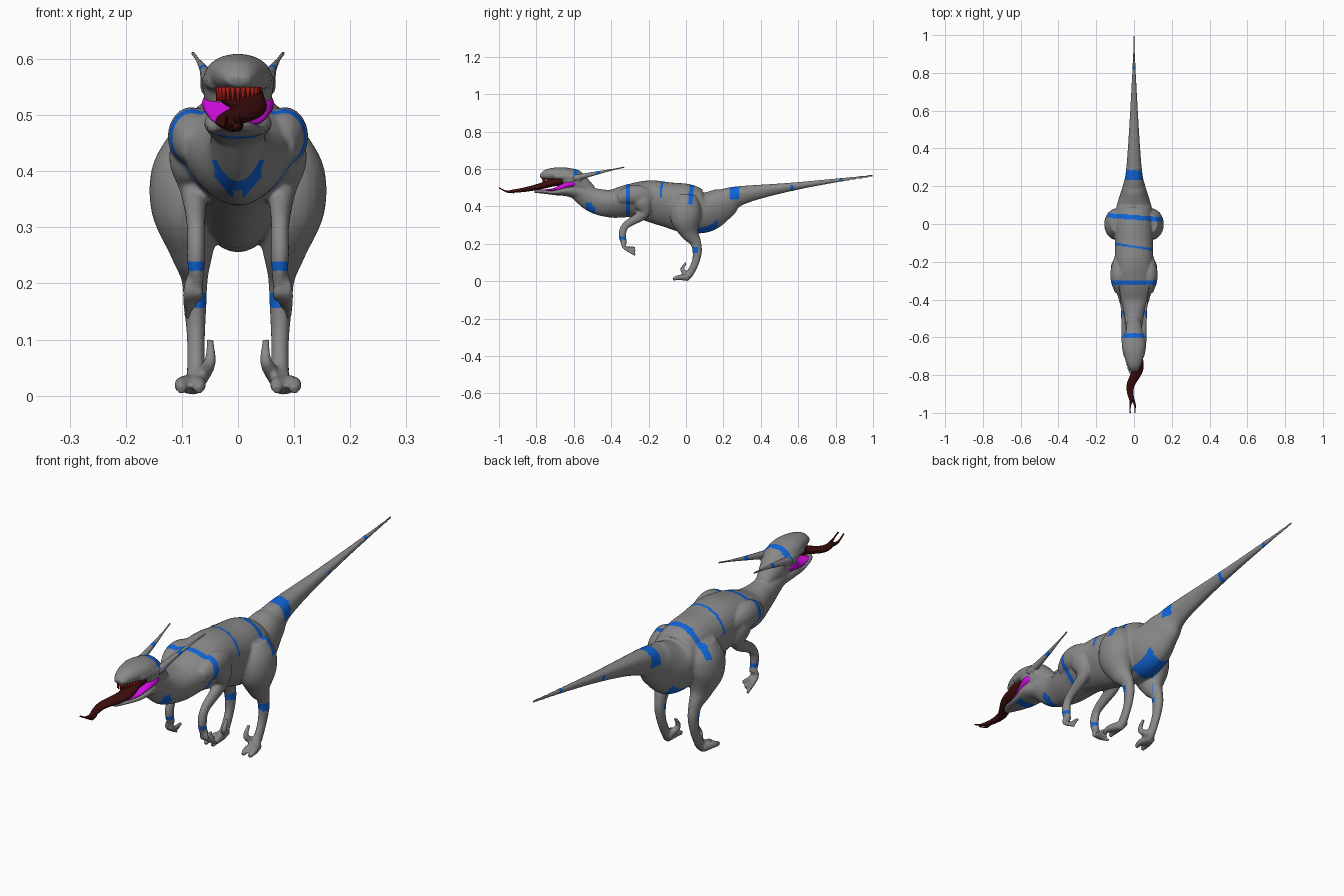
import bpy, bmesh, math
from mathutils import Vector

default_cube = bpy.data.objects.get("Cube")
if default_cube:
    bpy.data.objects.remove(default_cube, do_unlink=True)


def material(name, red, green, blue):
    mat = bpy.data.materials.new(name)
    mat.use_nodes = True
    colour = (red, green, blue, 1)
    mat.diffuse_color = colour
    shader = next(node for node in mat.node_tree.nodes if node.type == 'BSDF_PRINCIPLED')
    shader.inputs["Base Color"].default_value = colour
    shader.inputs["Roughness"].default_value = .8
    return mat


GREY = material("grey skin", .25, .25, .25)
BLUE = material("blue stripe", .005, .13, .7)
DARK = material("dark red tongue", .045, .004, .004)
PINK = material("magenta mouth", .65, .004, .75)
RED = material("red teeth", .35, .01, .006)
THINNEST = .003


def blend(before, start, end, after, t):
    """One Catmull-Rom value between start and end."""
    slope_in, slope_out = (end - before) / 2, (after - start) / 2
    rise = end - start
    return (start + slope_in * t + (3 * rise - 2 * slope_in - slope_out) * t ** 2
            + (slope_in + slope_out - 2 * rise) * t ** 3)


def spline(points, steps):
    padded = [points[0], *points, points[-1]]
    rows = []
    for window in zip(padded, padded[1:], padded[2:], padded[3:]):
        for step in range(steps):
            rows.append([blend(*values, step / steps) for values in zip(*window)])
    return rows + [list(points[-1])]


def loft(bm, points, egg=0, steps=6, sides=24):
    """Closed tube through rows of x, y, z, half width, half height."""
    rows = spline(points, steps)
    centres = [Vector(row[:3]) for row in rows]
    last = len(rows) - 1
    rings = []
    for i, (centre, row) in enumerate(zip(centres, rows)):
        width, height = (max(size, THINNEST) for size in row[3:])
        along = (centres[min(i + 1, last)] - centres[max(i - 1, 0)]).normalized()
        across = Vector((1, 0, 0))
        across = (across - along * across.dot(along)).normalized()
        up = across.cross(along)
        ring = []
        for k in range(sides):
            angle = math.tau * k / sides
            high = math.sin(angle)
            ring.append(bm.verts.new(centre + up * height * high
                                     + across * width * math.cos(angle) * (1 + egg * high)))
        rings.append(ring)
    for ring, following in zip(rings, rings[1:]):
        for k in range(sides):
            bm.faces.new((ring[k - 1], ring[k], following[k], following[k - 1]))
    bm.faces.new(rings[0])
    bm.faces.new(rings[-1])


def profile(rows):
    """Turn y, bottom, top, half width into loft rows."""
    return [(0, y, (low + top) / 2, width, (top - low) / 2) for y, low, top, width in rows]


def limb(rows, side):
    """Turn y, z, radius into loft rows; thicker parts bulge outwards."""
    return [(side * (.07 + radius / 4), y, z, radius * .8, radius) for y, z, radius in rows]


def taper(points, start, end, side=1, flat=1):
    """Give x, y, z points a radius that shrinks evenly from start to end."""
    rows = []
    for i, (x, y, z) in enumerate(points):
        radius = start + (end - start) * i / (len(points) - 1)
        rows.append((x * side, y, z, radius, radius * flat))
    return rows


def finish(name, bm, *materials):
    bmesh.ops.recalc_face_normals(bm, faces=bm.faces)
    mesh = bpy.data.meshes.new(name)
    bm.to_mesh(mesh)
    bm.free()
    for mat in materials:
        mesh.materials.append(mat)
    for face in mesh.polygons:
        face.use_smooth = True
    part = bpy.data.objects.new(name, mesh)
    bpy.context.scene.collection.objects.link(part)
    return part


# Torso, neck and tail
skin = bmesh.new()
loft(skin, profile([
    (-.6, .45, .53, .05), (-.5, .37, .5, .05), (-.4, .34, .49, .08), (-.3, .34, .52, .1),
    (-.2, .32, .54, .1), (-.1, .29, .53, .1), (0, .26, .52, .1), (.1, .26, .48, .09),
    (.2, .33, .5, .06), (.3, .41, .51, .04), (.6, .49, .53, .02), (1, .56, .57, 0)]),
    egg=.2, steps=10, sides=32)

# Skull and lower jaw
loft(skin, profile([(-.78, .55, .57, .02), (-.74, .54, .6, .04), (-.66, .53, .61, .06),
                    (-.6, .47, .6, .06), (-.5, .46, .51, .03)]))
loft(skin, profile([(-.81, .47, .49, .01), (-.78, .47, .49, .03), (-.7, .46, .49, .05),
                    (-.62, .45, .52, .06), (-.52, .42, .49, .03)]))

# Legs, arms, shoulders, brows and claws, mirrored
LEG = [(0, .46, .05), (0, .4, .08), (0, .33, .08), (.02, .26, .05), (.05, .21, .03),
       (.06, .16, .025), (.05, .1, .02), (.02, .04, .02), (0, .02, .02)]
ARM = [(-.25, .48, .04), (-.23, .42, .05), (-.23, .36, .03), (-.32, .3, .02),
       (-.34, .25, .02), (-.33, .2, .016)]
SHOULDER = [(-.36, .44, .03), (-.3, .46, .05), (-.24, .46, .05), (-.17, .45, .03)]
BROW = [(.04, -.7, .56), (.05, -.64, .56), (.05, -.56, .55)]
SICKLE_CLAW = [(.07, .02, .03), (.05, -.02, .06), (.05, 0, .1)]
for side in (1, -1):
    for rows in (LEG, ARM, SHOULDER):
        loft(skin, limb(rows, side))
    loft(skin, taper(BROW, .015, .015, side))
    loft(skin, taper(SICKLE_CLAW, .016, .006, side))
    for x in (.07, .1):
        toe = [(.08, .01, .02), (x, -.04, .02), (x, -.07, .01)]
        loft(skin, taper(toe, .019, .008, side))
    for x in (.07, .08, .09):
        finger = [(.08, -.33, .21), (x, -.33, .18), (x, -.27, .32 - 2 * x)]
        loft(skin, taper(finger, .012, .006, side))

# Fuse the skin into one surface
body = finish("body", skin)
fuse = body.modifiers.new("fuse", 'REMESH')
fuse.mode = 'VOXEL'
fuse.voxel_size = .0055
soften = body.modifiers.new("soften", 'SMOOTH')
soften.factor = .5
soften.iterations = 2
evaluated = body.evaluated_get(bpy.context.evaluated_depsgraph_get())
fused = bpy.data.meshes.new_from_object(evaluated)
body.modifiers.clear()
body.data = fused
fused.materials.clear()
for mat in (GREY, BLUE):
    fused.materials.append(mat)


def near(value, target, reach=.012):
    return abs(value - target) < reach


def striped(centre):
    """Where the skin is blue."""
    x, y, z = centre
    out = abs(x)
    head = near(y, -.59) and z > .54
    shoulders = near(y, -.31) and z > .35
    back = near(y + .15 * x, -.12, .006) and z > .45
    hips = near(y + .08 * x, .035) and z > .41
    tail_base = near(y, .26, .026) and z > .44
    tail_middle = near(y, .565, .008) and z < .515
    tail_end = near(y, .825, .009)
    under_tail = near(y, .11, .06) and z < .325 and out < .055
    throat = near(y, -.52, .015) and z < .42
    chin = near(y, -.69, .02) and z < .465
    chest = y < -.4 and near(out, .025, .017) and near(z - 1.2 * out, .35, .01)
    forearm = y < -.29 and out > .05 and near(z, .23, .009)
    shin = near(y, .03, .032) and out > .05 and near(z, .17, .016)
    return any((head, shoulders, back, hips, tail_base, tail_middle, tail_end,
                under_tail, throat, chin, chest, forearm, shin))


for face in fused.polygons:
    face.use_smooth = True
    face.material_index = int(striped(face.center))

# Swept-back horns with a blue band
HORN = [(.05, -.6, .55), (.06, -.47, .58), (.08, -.33, .61)]
for side, name in ((1, "left_horn"), (-1, "right_horn")):
    bm = bmesh.new()
    loft(bm, taper(HORN, .017, 0, side), steps=12, sides=12)
    horn = finish(name, bm, GREY, BLUE)
    for face in horn.data.polygons:
        face.material_index = int(near(face.center.y, -.47, .014))

# Mouth lining on the jaw floor and cheeks
bm = bmesh.new()
loft(bm, profile([(-.78, .48, .49, .02), (-.7, .48, .5, .045), (-.62, .49, .55, .065),
                  (-.58, .5, .54, .05)]))
finish("mouth_lining", bm, PINK)

# Forked tongue
TONGUE = [(0, -.6, .54), (.01, -.7, .53), (.02, -.77, .51), (-.02, -.86, .49), (-.01, -.94, .48)]
bm = bmesh.new()
loft(bm, taper(TONGUE, .045, .012, flat=.6))
for tip in (-.02, .005):
    loft(bm, taper([(-.01, -.92, .48), (tip, -.96, .48), (tip, -1, .5)], .01, 0), sides=12)
finish("tongue", bm, DARK)

# Upper teeth around the jaw edge
bm = bmesh.new()
TEETH = 13
for i in range(TEETH):
    turn = math.pi * (i / (TEETH - 1) - .5)
    x, y = .036 * math.sin(turn), -.71 - .055 * math.cos(turn)
    loft(bm, taper([(x, y, .55), (x, y, .525)], .005, 0), steps=2, sides=6)
finish("upper_teeth", bm, RED)
